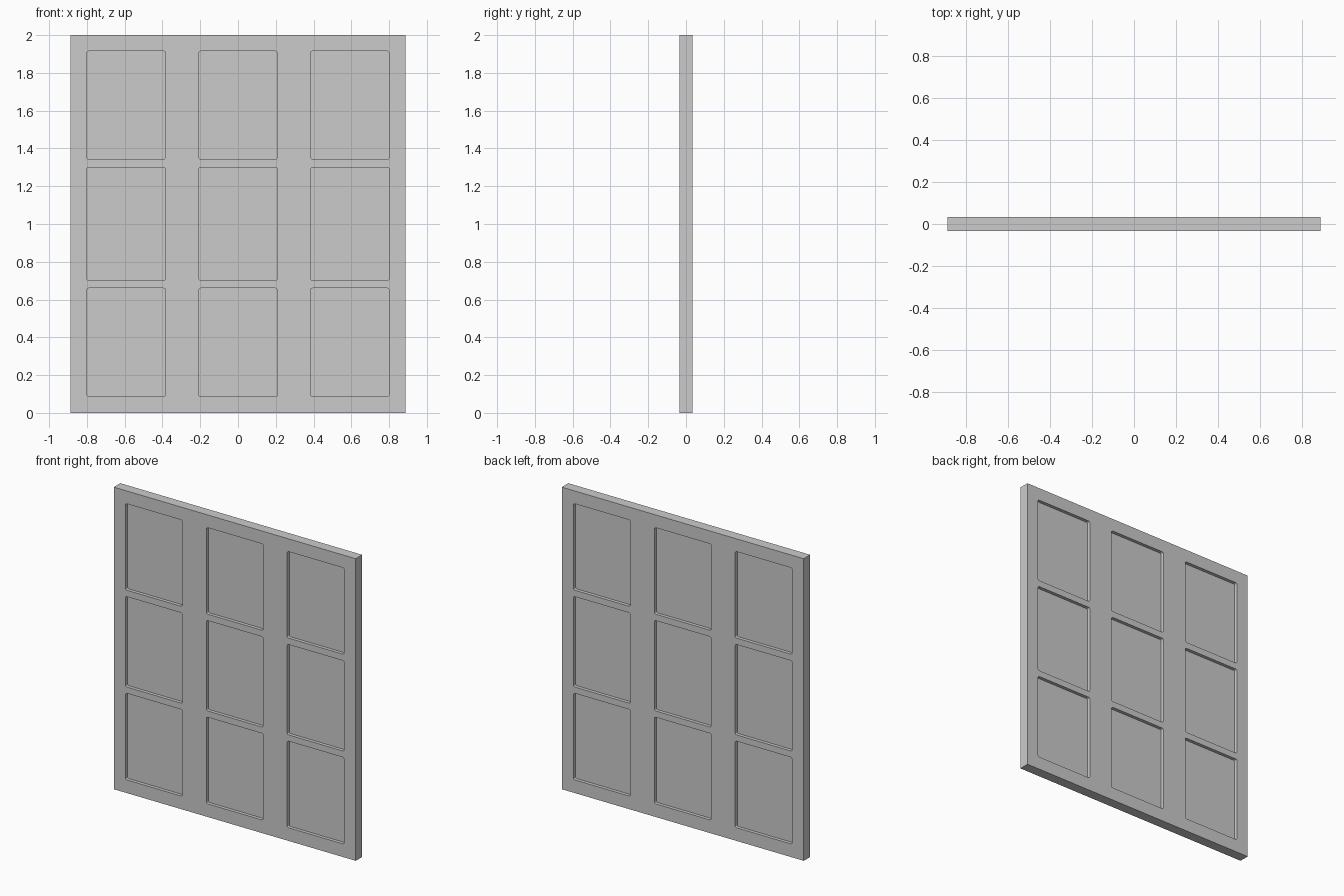
import bpy
from math import pi, sin, cos

if "Cube" in bpy.data.objects:
    bpy.data.objects.remove(bpy.data.objects["Cube"])

HALF_W, HEIGHT, HALF_T = 0.886, 2.0, 0.034
PANE_HALF_T = 0.012
RADIUS = 0.01
COLUMNS = [(-0.80, -0.384), (-0.208, 0.208), (0.384, 0.80)]
ROWS = [(0.087, 0.66), (0.702, 1.30), (1.343, 1.915)]


def rounded_rect(x0, x1, z0, z1, r, steps=3):
    """Outline with small rounded corners, counter-clockwise."""
    if r == 0:
        return [(x0, z0), (x1, z0), (x1, z1), (x0, z1)]
    corners = [(x1 - r, z1 - r), (x0 + r, z1 - r), (x0 + r, z0 + r), (x1 - r, z0 + r)]
    return [(cx + r * cos((q + i / steps) * pi / 2), cz + r * sin((q + i / steps) * pi / 2))
            for q, (cx, cz) in enumerate(corners) for i in range(steps + 1)]


def slab(name, outlines, half_depth):
    """Filled outlines (inner ones become holes), extruded along y."""
    curve = bpy.data.curves.new(name, 'CURVE')
    curve.dimensions = '2D'
    curve.fill_mode = 'BOTH'
    curve.extrude = half_depth
    for pts in outlines:
        spline = curve.splines.new('POLY')
        spline.points.add(len(pts) - 1)
        for p, (x, z) in zip(spline.points, pts):
            p.co = (x, z, 0, 1)
        spline.use_cyclic_u = True
    obj = bpy.data.objects.new(name, curve)
    bpy.context.collection.objects.link(obj)
    obj.rotation_euler.x = pi / 2
    bpy.ops.object.select_all(action='DESELECT')
    obj.select_set(True)
    bpy.context.view_layer.objects.active = obj
    bpy.ops.object.convert(target='MESH')
    bpy.ops.object.transform_apply(location=False, rotation=True, scale=False)
    bpy.ops.object.shade_flat()
    return bpy.context.object


openings = [rounded_rect(*c, *r, RADIUS) for r in ROWS for c in COLUMNS]

# Window frame with nine openings
slab("window_frame", [rounded_rect(-HALF_W, HALF_W, 0, HEIGHT, 0)] + openings, HALF_T)

# Recessed panes, set back equally from both faces
for i, outline in enumerate(openings):
    slab(f"pane_{i + 1}", [outline], PANE_HALF_T)
